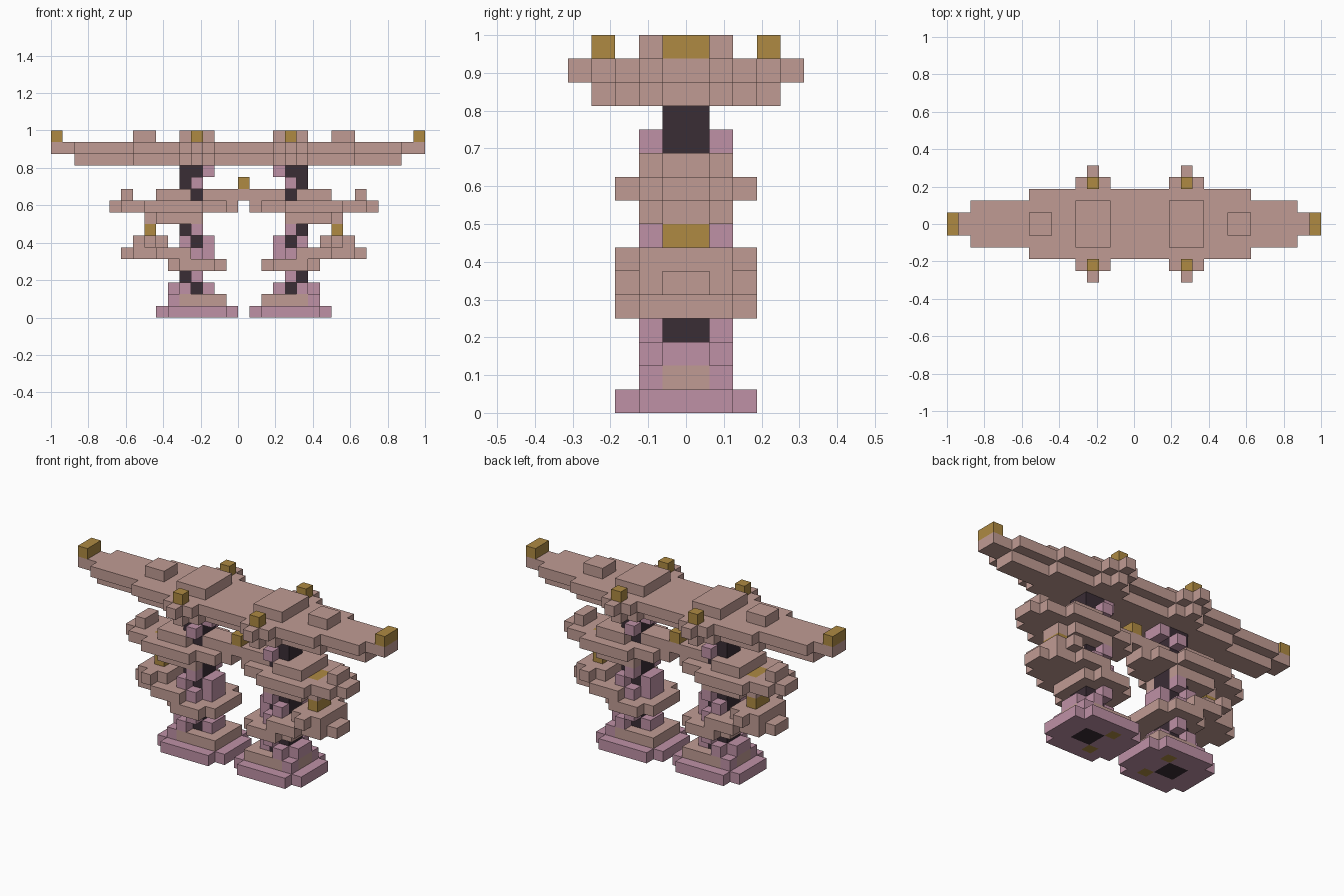
import bpy, bmesh
from mathutils import Vector

cube = bpy.data.objects.get("Cube")
if cube:
    bpy.data.objects.remove(cube)

U = 1 / 16  # size of one block


def material(name, rgb):
    m = bpy.data.materials.new(name)
    m.use_nodes = True
    col = (*rgb, 1)
    m.diffuse_color = col
    bsdf = m.node_tree.nodes["Principled BSDF"]
    bsdf.inputs["Base Color"].default_value = col
    bsdf.inputs["Roughness"].default_value = 0.9
    return m


MATS = [material("clay_brown", (0.53, 0.33, 0.295)),
        material("dusty_pink", (0.52, 0.285, 0.38)),
        material("gold", (0.425, 0.255, 0.055)),
        material("dark_plum", (0.042, 0.026, 0.036))]
CLAY, PINK, GOLD, DARK = range(4)
cells = {}  # block position -> (part, colour)


def box(part, mat, x0, x1, y0, y1, z0, z1):
    for x in range(x0, x1):
        for y in range(y0, y1):
            for z in range(z0, z1):
                cells[x, y, z] = (part, mat)


def tier(part, mat, z, *spans):
    """One layer of blocks: spans of (x start, x end, half depth)."""
    for x0, x1, h in spans:
        box(part, mat, x0, x1, -h, h, z, z + 1)


def sides(part, mat, z, *spans):
    """A layer on both legs, mirrored about the middle block."""
    tier("left_" + part, mat, z, *spans)
    tier("right_" + part, mat, z, *[(1 - b, 1 - a, h) for a, b, h in spans])


# Feet
sides("foot", PINK, 0, (1, 8, 2), (2, 7, 3))
sides("foot", PINK, 1, (2, 7, 2))
sides("foot", CLAY, 1, (2, 6, 2), (6, 7, 1))
for y in (-2, 1):
    box("left_foot", GOLD, 3, 4, y, y + 1, 0, 1)
    box("right_foot", GOLD, -3, -2, y, y + 1, 0, 1)

# Pink collars around the posts
for z in (2, 6):
    sides("collar", PINK, z, (5, 6, 2), (3, 4, 1))
sides("collar", PINK, 2, (6, 7, 1))
for z in (3, 7, 11):
    sides("collar", PINK, z, (4, 5, 2))
sides("collar", PINK, 5, (3, 4, 1), (4, 5, 2))
sides("collar", PINK, 12, (3, 4, 1))

# Lower canopies
sides("lower_canopy", CLAY, 4, (2, 7, 2), (3, 6, 3))
sides("lower_canopy", CLAY, 5, (5, 11, 1), (5, 10, 2), (5, 8, 3))
sides("lower_canopy", CLAY, 6, (7, 10, 2), (8, 9, 3))
sides("lower_lantern", GOLD, 7, (8, 9, 1))

# Upper canopies
sides("upper_canopy", CLAY, 8, (4, 9, 1), (4, 8, 2))
sides("upper_canopy", CLAY, 9, (1, 12, 1), (2, 11, 2), (4, 9, 3))
sides("upper_canopy", GOLD, 9, (8, 9, 1))
sides("upper_canopy", CLAY, 10, (5, 8, 2), (10, 11, 1))

# Bridge and its lantern
tier("bridge", CLAY, 10, (-3, 4, 1))
tier("bridge_lantern", GOLD, 11, (0, 1, 1))

# Roof beam in two layers, with side lugs
tier("roof", CLAY, 13, (-14, 14, 1), (-9, 10, 2))
tier("roof", CLAY, 14, (-16, 16, 1), (-14, 14, 2), (-9, 10, 3))
for x in (-5, 3):
    tier("roof", CLAY, 13, (x, x + 3, 3), (x + 1, x + 2, 4))
    tier("roof", CLAY, 14, (x, x + 3, 4), (x + 1, x + 2, 5))
    for y in (-4, 3):
        box("roof_lug_caps", GOLD, x + 1, x + 2, y, y + 1, 15, 16)

# Roof ridge blocks and gold end caps
sides("ridge_block", CLAY, 15, (3, 6, 2), (8, 10, 1))
tier("roof_end_caps", GOLD, 15, (-16, -15, 1), (15, 16, 1))

# Dark posts running through the legs
for z in range(13):
    sides("post", DARK, z, (4, 6, 1))


def build(part):
    bm = bmesh.new()
    for pos, (owner, mat) in cells.items():
        if owner != part:
            continue
        centre = Vector(pos) + Vector((0.5, 0.5, 0.5))
        for axis in range(3):
            for sign in (-1, 1):
                n = Vector((0, 0, 0))
                n[axis] = sign
                if tuple(int(p + d) for p, d in zip(pos, n)) in cells:
                    continue
                u = Vector((0, 0, 0))
                u[(axis + 1) % 3] = 0.5
                v = n.cross(u)
                c = centre + n * 0.5
                quad = [c - u - v, c + u - v, c + u + v, c - u + v]
                face = bm.faces.new([bm.verts.new(p * U) for p in quad])
                face.material_index = mat
    # Merge blocks into clean flat faces
    bmesh.ops.remove_doubles(bm, verts=bm.verts[:], dist=0.001)
    bmesh.ops.dissolve_limit(bm, angle_limit=0.02, verts=bm.verts[:],
                             edges=bm.edges[:], delimit={'MATERIAL'})
    mesh = bpy.data.meshes.new(part)
    for m in MATS:
        mesh.materials.append(m)
    bm.to_mesh(mesh)
    bm.free()
    bpy.context.collection.objects.link(bpy.data.objects.new(part, mesh))


for part in sorted({owner for owner, mat in cells.values()}):
    build(part)
